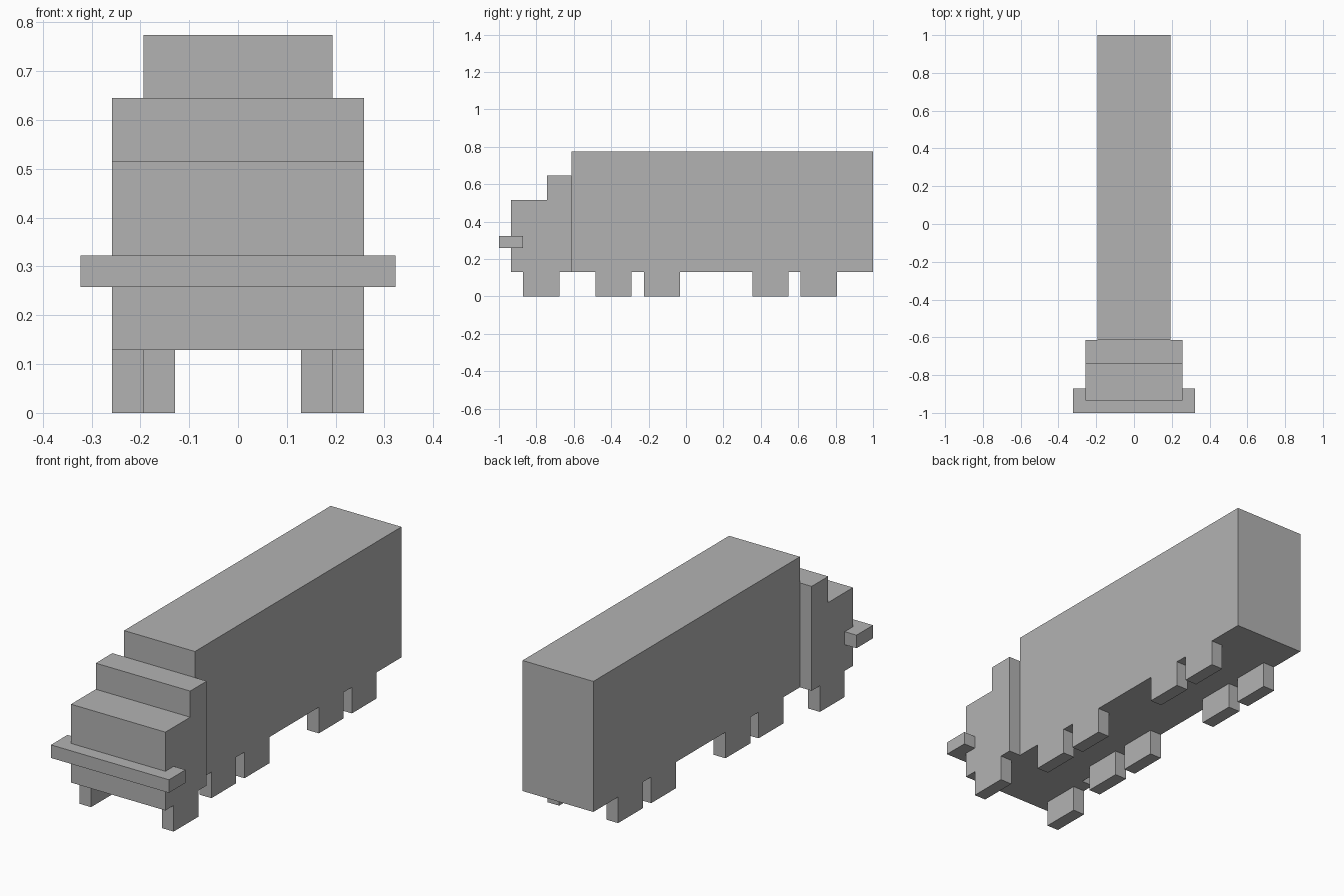
import bpy
import bmesh

U = 2 / 31          # one block of the grid the truck is built on
NOSE = -1.0         # y of the front end

if "Cube" in bpy.data.objects:
    bpy.data.objects.remove(bpy.data.objects["Cube"], do_unlink=True)

grey = bpy.data.materials.new("plain grey")
grey.use_nodes = True
GREY = (0.45, 0.45, 0.45, 1)
grey.diffuse_color = GREY
grey.node_tree.nodes["Principled BSDF"].inputs["Base Color"].default_value = GREY


def prism(name, profile, axis, start, end):
    """Extrude a profile in blocks: (y, z) along x, or (x, y) along z."""
    bm = bmesh.new()

    def place(a, b):
        if axis == "x":
            return (start * U, NOSE + a * U, b * U)
        return (a * U, NOSE + b * U, start * U)

    face = bm.faces.new([bm.verts.new(place(a, b)) for a, b in profile])
    grown = bmesh.ops.extrude_face_region(bm, geom=[face])
    depth = (end - start) * U
    shift = (depth, 0, 0) if axis == "x" else (0, 0, depth)
    moved = [v for v in grown["geom"] if isinstance(v, bmesh.types.BMVert)]
    bmesh.ops.translate(bm, verts=moved, vec=shift)
    bmesh.ops.recalc_face_normals(bm, faces=bm.faces[:])
    mesh = bpy.data.meshes.new(name)
    bm.to_mesh(mesh)
    bm.free()
    mesh.materials.append(grey)
    obj = bpy.data.objects.new(name, mesh)
    bpy.context.collection.objects.link(obj)
    return obj


def rect(a0, a1, b0, b1):
    return [(a0, b0), (a1, b0), (a1, b1), (a0, b1)]


# Stepped cab and long trailer
prism("cab", [(1, 2), (6, 2), (6, 10), (4, 10), (4, 8), (1, 8)], "x", -4, 4)
prism("trailer", rect(6, 31, 2, 12), "x", -3, 3)

# Bumper wrapping round the cab corners
prism("bumper", [(-5, 0), (5, 0), (5, 2), (4, 2), (4, 1),
                 (-4, 1), (-4, 2), (-5, 2)], "z", 4, 5)

# Wheels: (name, front edge, outer face)
wheels = [("cab_wheel", 2, 4), ("trailer_wheel_1", 8, 3), ("trailer_wheel_2", 12, 3),
          ("trailer_wheel_3", 21, 3), ("trailer_wheel_4", 25, 3)]
for name, front, outer in wheels:
    profile = rect(front, front + 3, 0, 2)
    prism(name + "_left", profile, "x", outer - 1, outer)
    prism(name + "_right", profile, "x", -outer, 1 - outer)
